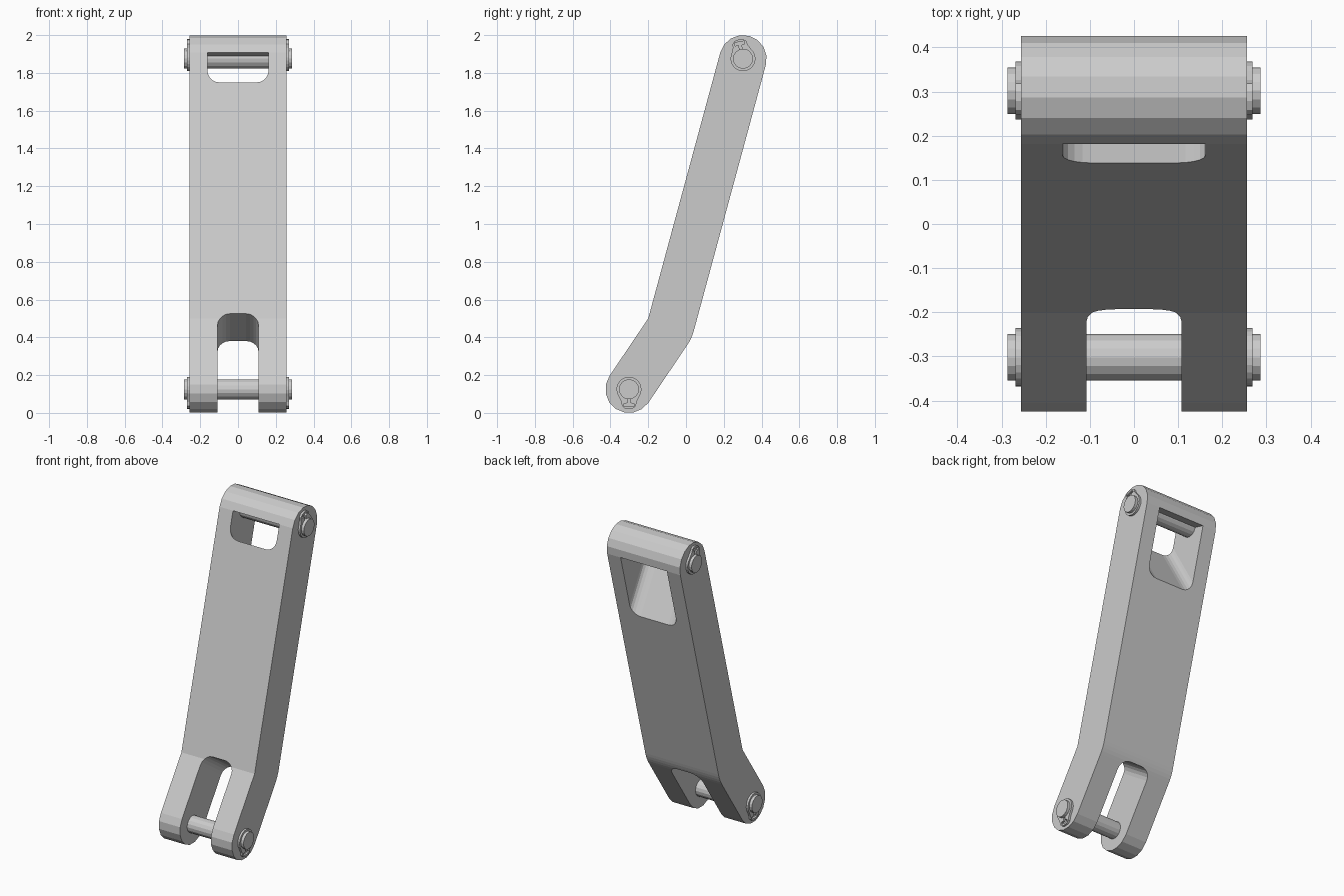
import bpy, bmesh, math
from mathutils import Vector

if "Cube" in bpy.data.objects:
    bpy.data.objects.remove(bpy.data.objects["Cube"])

grey = bpy.data.materials.new("steel grey")
grey.diffuse_color = (0.6, 0.6, 0.6, 1)
grey.use_nodes = True
grey.node_tree.nodes["Principled BSDF"].inputs["Base Color"].default_value = grey.diffuse_color

HALF_W, R = 0.256, 0.125
TOP, BOT, BEND = (0.302, 1.875), (-0.302, 0.125), (-0.2, 0.5)
UP_A, LOW_A = -15.2, -34.3          # angles of the rear-face normals (deg)


def arc(c, r, a0, a1, n):
    return [(c[0] + r * math.cos(math.radians(a0 + (a1 - a0) * i / n)),
             c[1] + r * math.sin(math.radians(a0 + (a1 - a0) * i / n))) for i in range(n + 1)]


def finish(name, bm):
    bmesh.ops.recalc_face_normals(bm, faces=bm.faces)
    me = bpy.data.meshes.new(name)
    bm.to_mesh(me)
    bm.free()
    me.materials.append(grey)
    ob = bpy.data.objects.new(name, me)
    bpy.context.collection.objects.link(ob)
    return ob


def loft(bm, ring_a, ring_b):
    a = [bm.verts.new(p) for p in ring_a]
    b = [bm.verts.new(p) for p in ring_b]
    n = len(a)
    bm.faces.new(a)
    bm.faces.new(b[::-1])
    for i in range(n):
        bm.faces.new((a[i], b[i], b[(i + 1) % n], a[(i + 1) % n]))


def prism(bm, pts, x0, x1):
    loft(bm, [(x0, y, z) for y, z in pts], [(x1, y, z) for y, z in pts])


# slot cutter: starts at start along axis, ends rounded at depth_front / depth_rear
def slot_cutter(name, origin, normal_a, sign, half, start, depth_front, depth_rear, r):
    n = Vector((math.cos(math.radians(normal_a)), math.sin(math.radians(normal_a))))
    d = Vector((-n.y, n.x)) * sign
    o = Vector(origin)

    def ring(off):
        t = depth_front + (depth_rear - depth_front) * (off + R) / (2 * R)
        shape = [(-half, start)] + arc((-half + r, t - r), r, 180, 90, 5)
        shape += arc((half - r, t - r), r, 90, 0, 5) + [(half, start)]
        out = []
        for x, s in shape:
            p = o + n * off + d * s
            out.append((x, p.x, p.y))
        return out
    bm = bmesh.new()
    loft(bm, ring(-R - 0.06), ring(R + 0.06))
    ob = finish(name, bm)
    ob.hide_render = True
    return ob


# cranked link body
profile = arc(TOP, R, UP_A + 180, UP_A, 8)
profile += arc(BEND, 2 * R, UP_A, LOW_A, 4)
profile += arc(BOT, R, LOW_A, LOW_A - 180, 8) + [BEND]
bm = bmesh.new()
prism(bm, profile, -HALF_W, HALF_W)
body = finish("link_body", bm)

cutters = [
    slot_cutter("fork_slot_cutter", BOT, LOW_A, 1, 0.108, -0.3, 0.392, 0.392, 0.065),
    slot_cutter("window_cutter", TOP, UP_A, -1, 0.162, 0.0, 0.164, 0.412, 0.065),
]
for c in cutters:
    m = body.modifiers.new("cut", 'BOOLEAN')
    m.operation, m.solver, m.object = 'DIFFERENCE', 'EXACT', c
dg = bpy.context.evaluated_depsgraph_get()
cut_mesh = bpy.data.meshes.new_from_object(body.evaluated_get(dg))
body.modifiers.clear()
body.data = cut_mesh
for c in cutters:
    bpy.data.objects.remove(c)

# pins with a retaining clip at each end; clip ears point along ear
for label, c, ear in (("top", TOP, (-0.22, 0.975)), ("bottom", BOT, (0.0, -1.0))):
    bm = bmesh.new()
    prism(bm, arc(c, 0.053, 0, 337.5, 15), -0.287, 0.287)
    finish(label + "_pin", bm)

    # half outline of the clip (side, along ear), with the T-shaped gap
    half = arc((0, 0), 0.066, -90, 35, 8)
    half += [(0.04, 0.068), (0.037, 0.088), (0.022, 0.101), (0, 0.105)]
    half += [(0, 0.092), (0.026, 0.09), (0.026, 0.076), (0.007, 0.073), (0.007, 0.045), (0, 0.045)]
    for side, s in (("left", -1), ("right", 1)):
        bm = bmesh.new()
        for mir in (-1, 1):
            pts = [(c[0] + ear[0] * w - ear[1] * u * mir, c[1] + ear[1] * w + ear[0] * u * mir)
                   for u, w in half]
            prism(bm, pts, s * 0.25, s * 0.269)
        # drop the hidden seam between the two halves
        bmesh.ops.remove_doubles(bm, verts=bm.verts, dist=1e-5)
        seam = [f for f in bm.faces if abs(f.normal.x) < 0.5 and all(len(e.link_faces) > 2 for e in f.edges
                if abs(e.verts[0].co.x - e.verts[1].co.x) > 0.01)]
        bmesh.ops.delete(bm, geom=seam, context='FACES_ONLY')
        finish(label + "_clip_" + side, bm)
